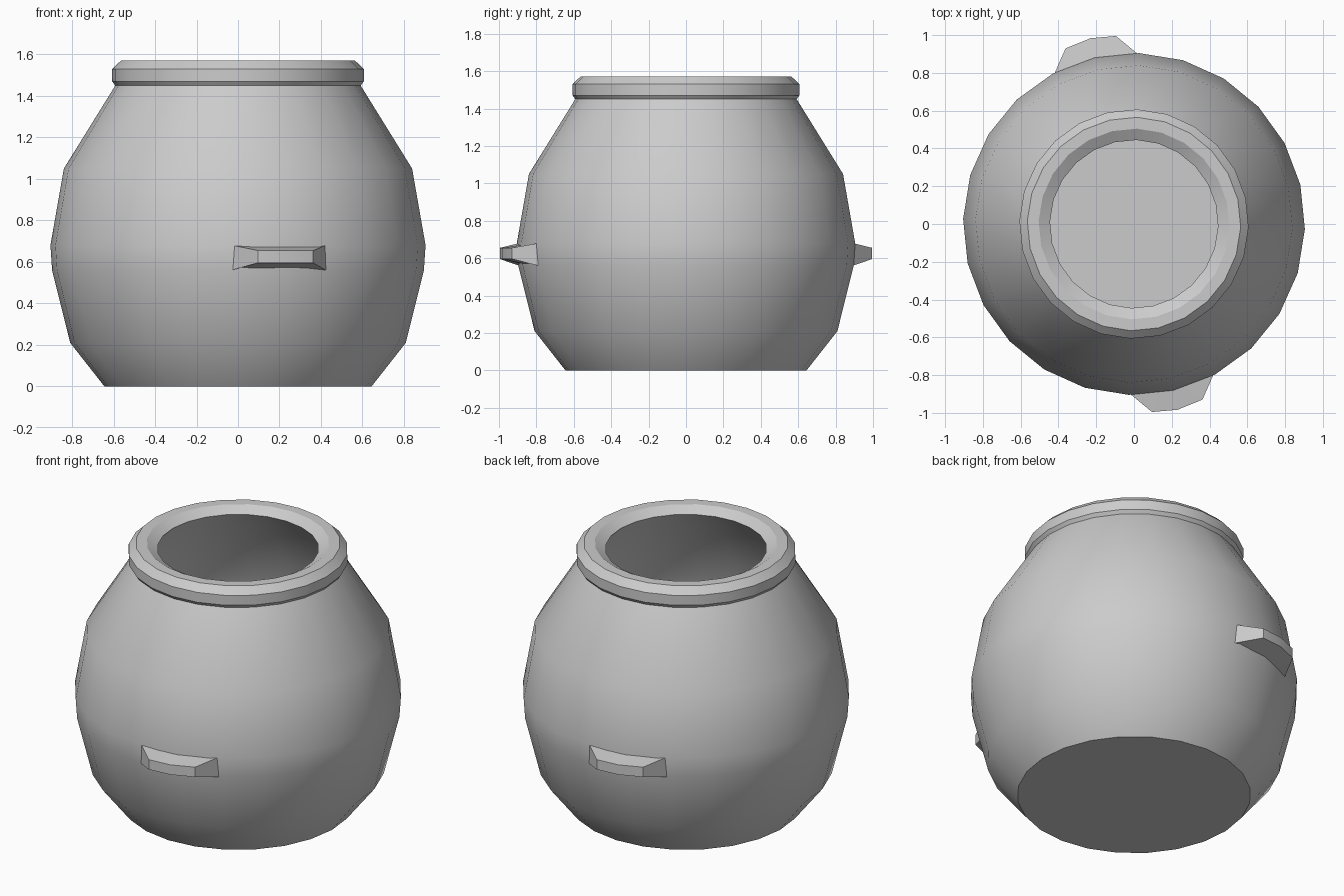
import bpy, bmesh
from math import sin, cos, radians, pi

if "Cube" in bpy.data.objects:
    bpy.data.objects.remove(bpy.data.objects["Cube"])

SIDES = 24
TURN = radians(-1.7)   # slight twist of the facets about z


def make_object(name, bm, angle=30):
    bmesh.ops.recalc_face_normals(bm, faces=bm.faces)
    mesh = bpy.data.meshes.new(name)
    bm.to_mesh(mesh)
    bm.free()
    obj = bpy.data.objects.new(name, mesh)
    bpy.context.collection.objects.link(obj)
    bpy.ops.object.select_all(action='DESELECT')
    obj.select_set(True)
    bpy.context.view_layer.objects.active = obj
    bpy.ops.object.shade_smooth_by_angle(angle=radians(angle))
    return obj


def loft(rings):
    """Skin closed rings of points and cap the first and last."""
    bm = bmesh.new()
    loops = [[bm.verts.new(p) for p in ring] for ring in rings]
    n = len(loops[0])
    for a, b in zip(loops, loops[1:]):
        for i in range(n):
            j = (i + 1) % n
            bm.faces.new((a[i], a[j], b[j], b[i]))
    bm.faces.new(loops[0])
    bm.faces.new(loops[-1])
    return bm


def circle(r, z):
    return [(r * cos(TURN + 2 * pi * i / SIDES), r * sin(TURN + 2 * pi * i / SIDES), z)
            for i in range(SIDES)]


# Pot: outer wall, rolled rim, inner wall and floor as one profile (radius, z)
profile = [
    (0.645, 0), (0.81, 0.21), (0.897, 0.56), (0.905, 0.68), (0.84, 1.05), (0.592, 1.45),
    (0.607, 1.47), (0.607, 1.53), (0.565, 1.57), (0.505, 1.57), (0.445, 1.535),
    (0.53, 1.43), (0.78, 1.03), (0.845, 0.68), (0.837, 0.57), (0.755, 0.24), (0.62, 0.06),
]
make_object("pot", loft([circle(r, z) for r, z in profile]))

# Lug handles: outline in polar form (degrees from the front, outer radius, bottom z, top z)
outline = [(-1.9, 0.893, 0.56, 0.68), (5.5, 1.0, 0.595, 0.655), (13.2, 1.01, 0.595, 0.655),
           (21.3, 0.998, 0.595, 0.655), (28.2, 0.897, 0.56, 0.68)]


def make_handle(name, turn):
    def point(a, r, z):
        t = radians(a + turn)
        return (r * sin(t), -r * cos(t), z)
    sections = []
    for a, r, low, high in outline:
        sections.append([point(a, 0.84, 0.56), point(a, r, low),
                         point(a, r, high), point(a, 0.84, 0.68)])
    # widen the top and bottom faces where they meet the pot
    make_object(name, loft(sections))


make_handle("front_handle", 0)
make_handle("back_handle", 180)
